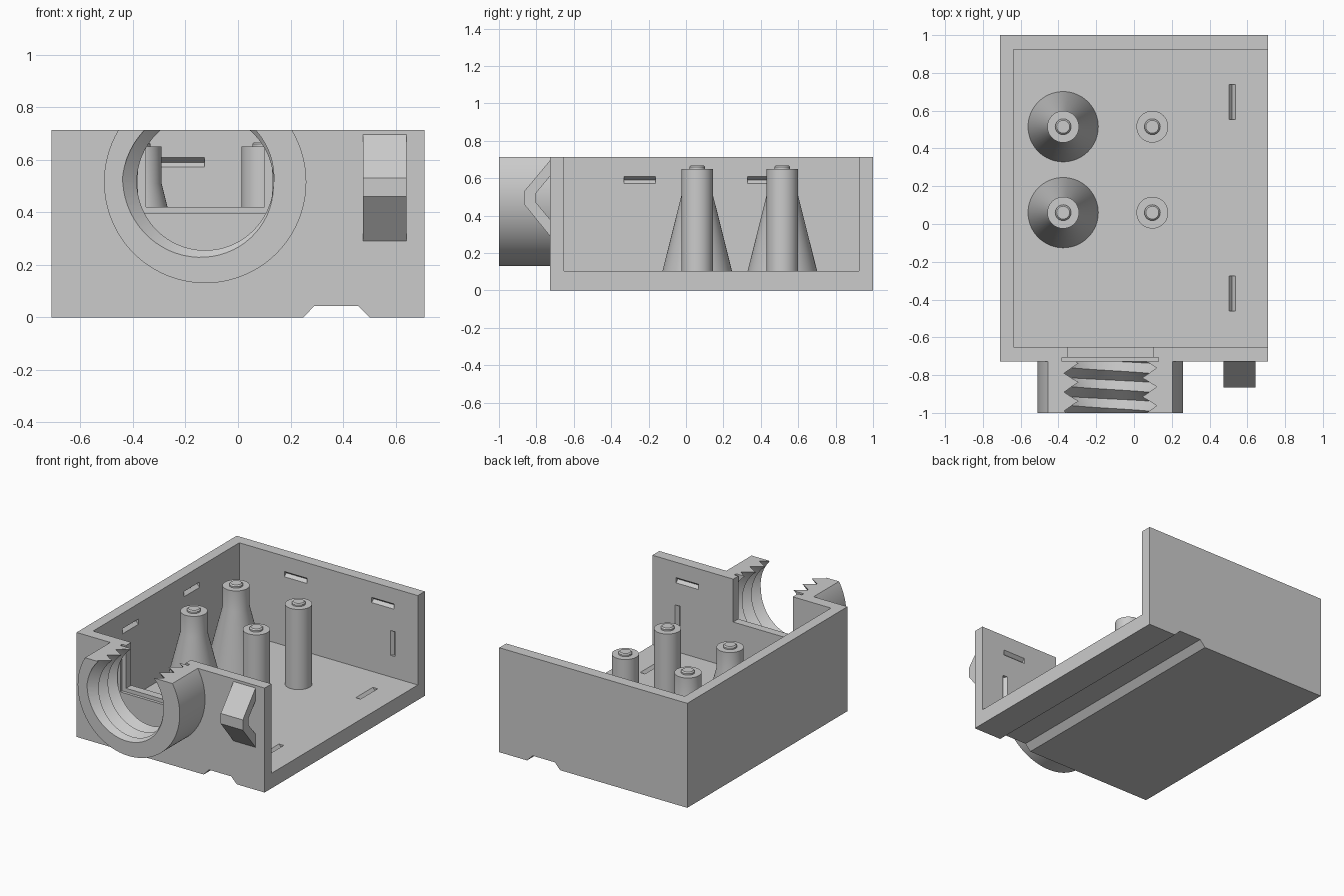
import bpy, bmesh, math
from mathutils import Vector

if "Cube" in bpy.data.objects:
    bpy.data.objects.remove(bpy.data.objects["Cube"])

GREY = bpy.data.materials.new("light_grey_plastic")
GREY.diffuse_color = (0.6, 0.6, 0.6, 1)
GREY.use_nodes = True
GREY.node_tree.nodes["Principled BSDF"].inputs["Base Color"].default_value = GREY.diffuse_color

X, FRONT, BACK, TOP, FLOOR = 0.71, -0.727, 1.0, 0.713, 0.103
TUBE_X, TUBE_Z = -0.125, 0.515


def finish(name, bm):
    bmesh.ops.recalc_face_normals(bm, faces=bm.faces)
    me = bpy.data.meshes.new(name)
    bm.to_mesh(me)
    bm.free()
    me.materials.append(GREY)
    ob = bpy.data.objects.new(name, me)
    bpy.context.collection.objects.link(ob)
    return ob


def prism(name, points, offset):
    """Extrude a closed planar outline by an offset vector."""
    bm = bmesh.new()
    face = bm.faces.new([bm.verts.new(p) for p in points])
    new = bmesh.ops.extrude_face_region(bm, geom=[face])["geom"]
    bmesh.ops.translate(bm, vec=offset,
                        verts=[v for v in new if isinstance(v, bmesh.types.BMVert)])
    return finish(name, bm)


def box(name, x0, x1, y0, y1, z0, z1):
    return prism(name, [(x0, y0, z0), (x1, y0, z0), (x1, y1, z0), (x0, y1, z0)],
                 (0, 0, z1 - z0))


def lathe(name, profile, x, y, n=64):
    """Revolve (radius, z) points into a closed solid."""
    bm = bmesh.new()
    rings = [[bm.verts.new((x + r * math.cos(2 * math.pi * i / n),
                            y + r * math.sin(2 * math.pi * i / n), z)) for i in range(n)]
             for r, z in profile]
    for a, b in zip(rings, rings[1:]):
        for i in range(n):
            j = (i + 1) % n
            bm.faces.new((a[i], a[j], b[j], b[i]))
    bm.faces.new(rings[0])
    bm.faces.new(rings[-1])
    return finish(name, bm)


def cut(ob, cutter):
    mod = ob.modifiers.new("cut", "BOOLEAN")
    mod.operation, mod.solver, mod.object = "DIFFERENCE", "EXACT", cutter
    dg = bpy.context.evaluated_depsgraph_get()
    me = bpy.data.meshes.new_from_object(ob.evaluated_get(dg))
    ob.modifiers.clear()
    ob.data = me
    bpy.data.objects.remove(cutter)


def v_slot(centre, along, wide, inward, length=0.17, half=0.018, depth=0.022):
    """Triangular groove cutter whose mouth lies on an inner wall."""
    c, a, w, n = map(Vector, (centre, along, wide, inward))
    grow = half * (depth + 0.01) / depth
    start = c - a * length / 2
    return prism("slot_cutter", [start + w * grow - n * 0.01, start - w * grow - n * 0.01,
                                 start + n * depth], a * length)


def thread_cutter(pitch=0.1, minor=0.26, major=0.315, n=64, turns=9):
    """Solid screw with a V thread, capped by fans at both ends."""
    bm = bmesh.new()
    start = -0.776 - 5 * pitch

    def vert(i, k):
        t = 2 * math.pi * i / n
        r = minor if k % 2 else major
        return bm.verts.new((TUBE_X + r * math.sin(t), start + pitch * (k / 2 + i / n),
                             TUBE_Z + r * math.cos(t)))
    rows = 2 * turns
    g = [[vert(i, k) for k in range(rows + 1)] for i in range(n)]

    def at(i, k):
        return g[i][k] if i < n else g[0][k + 2]
    for i in range(n):
        for k in range(rows if i < n - 1 else rows - 1):
            if i == n - 1 and k + 3 > rows:
                continue
            bm.faces.new((at(i, k), at(i + 1, k), at(i + 1, k + 1), at(i, k + 1)))
    low = [g[i][0] for i in range(n)] + [g[0][2], g[0][1]]
    high = [g[i][rows] for i in range(n)] + [g[n - 1][rows - 1], g[n - 1][rows - 2]]
    for loop, y in ((low, start), (high, start + pitch * (turns + 0.5))):
        mid = bm.verts.new((TUBE_X, y, TUBE_Z))
        for a, b in zip(loop, loop[1:] + loop[:1]):
            if a is not b:
                bm.faces.new((a, b, mid))
    bmesh.ops.holes_fill(bm, edges=[e for e in bm.edges if e.is_boundary], sides=0)
    bmesh.ops.triangulate(bm, faces=bm.faces)
    return finish("thread_cutter", bm)


# Tray open at the top and the right, with a chamfered channel underneath
tray = prism("tray", [(-X, FRONT, 0), (0.25, FRONT, 0), (0.29, FRONT, 0.043),
                      (0.457, FRONT, 0.043), (0.5, FRONT, 0), (X, FRONT, 0),
                      (X, FRONT, TOP), (-X, FRONT, TOP)], (0, BACK - FRONT, 0))
cut(tray, box("cavity", -0.638, 1, -0.652, 0.925, FLOOR, 1))

# Opening in the front wall and the wider plate recess before it
cut(tray, box("opening", -0.35, 0.10, -0.8, -0.6, 0.42, 1))
cut(tray, box("recess", -0.38, 0.13, -0.8, -0.707, 0.395, 1))
# Restore the wall outside the bore beside the recess is done by the tube overlap

# V grooves on the inner walls and floor
ex, ey, ez = Vector((1, 0, 0)), Vector((0, 1, 0)), Vector((0, 0, 1))
slots = [((-0.638, y, 0.59), ey, ez, -ex) for y in (-0.247, 0.413)]
slots += [((x, 0.925, 0.59), ex, ez, ey) for x in (-0.213, 0.447)]
slots += [((0.447, -0.652, 0.59), ex, ez, -ey)]
slots += [((0.52, 0.925, 0.335), ez, ex, ey), ((0.52, -0.652, 0.335), ez, ex, -ey)]
slots += [((0.52, y, FLOOR), ey, ex, -ez) for y in (-0.367, 0.645)]
for s in slots:
    cut(tray, v_slot(*s, length=0.185 if s[3] == -ez else 0.17))

# Threaded tube, trimmed level with the tray rim
N = 96
ring = [(TUBE_X + 0.385 * math.sin(2 * math.pi * i / N), -1,
         TUBE_Z + 0.385 * math.cos(2 * math.pi * i / N)) for i in range(N)]
tube = prism("threaded_tube", ring, (0, FRONT + 1, 0))
cut(tube, thread_cutter())
cut(tube, box("trim", -1, 1, -1.5, 0, TOP, 1.5))

# Strap loop on the front wall
outer = [(FRONT, 0.695), (-0.865, 0.53), (-0.865, 0.46), (FRONT, 0.29)]
inner = [(FRONT, 0.38), (-0.802, 0.47), (-0.802, 0.52), (FRONT, 0.61)]
prism("strap_loop", [(0.475, y, z) for y, z in outer + inner], (0.167, 0, 0))

# Standoff posts with locating pins; the left pair have conical skirts
head = [(0.084, 0.65), (0.042, 0.65), (0.042, 0.66), (0.034, 0.668)]
for label, y in (("front", 0.06), ("rear", 0.515)):
    lathe("skirted_post_" + label, [(0.186, FLOOR - 0.01), (0.186, FLOOR), (0.084, 0.51)] + head,
          -0.375, y)
    lathe("straight_post_" + label, [(0.084, FLOOR - 0.01)] + head, 0.097, y)

for ob in bpy.data.objects:
    bpy.ops.object.select_all(action="DESELECT")
    ob.select_set(True)
    bpy.context.view_layer.objects.active = ob
    bpy.ops.object.shade_smooth_by_angle(angle=math.radians(30))
